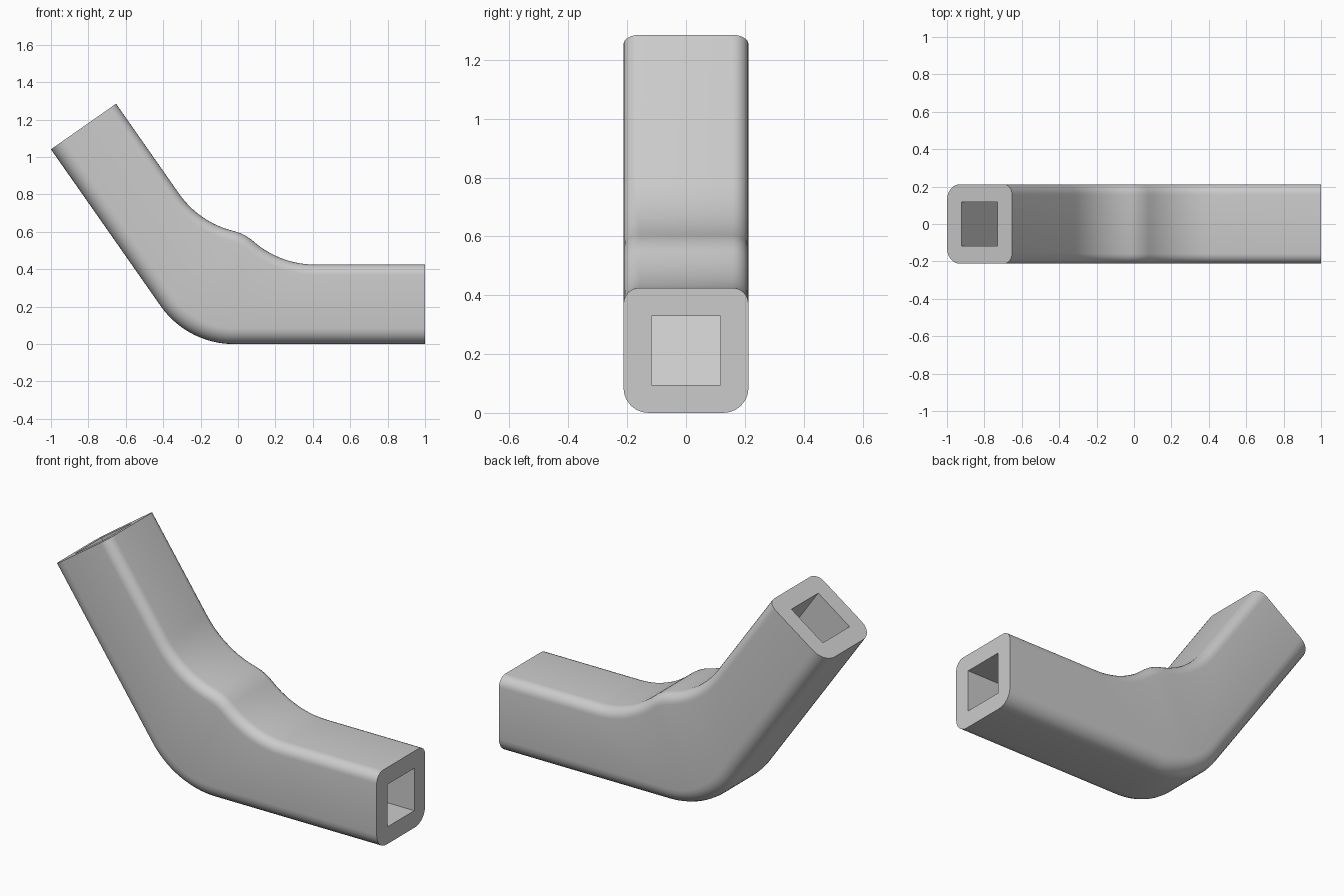
import bpy, bmesh
from math import sin, cos, tan, radians, pi
from mathutils import Vector

cube = bpy.data.objects.get("Cube")
if cube:
    bpy.data.objects.remove(cube)

SIZE = 0.425                 # outer width and height of the tube
HALF = SIZE / 2
BORE = 0.1175                # half width of the square bore
R_TOP, R_BOTTOM = 0.055, 0.085
BEND = radians(55)
CORNER = Vector((-0.271, 0))               # where the two undersides would meet
MITRE_ANGLE = (pi - BEND) / 2
MITRE = Vector((cos(MITRE_ANGLE), sin(MITRE_ANGLE)))
STEPS, CONVEX_STEPS, FILLET = 14, 4, 6


def mirrored(v):
    return 2 * v.dot(MITRE) * MITRE - v


def lower_half():
    """Point and outward normal pairs along the underside, end to mitre."""
    radius = 0.48
    start = CORNER.x + radius * tan(BEND / 2)
    out = [(Vector((1, 0)), Vector((0, -1)))]
    for i in range(STEPS + 1):
        a = BEND / 2 * i / STEPS
        out.append((Vector((start - radius * sin(a), radius * (1 - cos(a)))),
                    Vector((-sin(a), -cos(a)))))
    return out


def upper_half():
    """Concave sweep, then a small convex crown that ends on the mitre."""
    r1, r2, steep, end = 0.5, 0.25, radians(41.3), BEND / 2
    n = STEPS - CONVEX_STEPS
    rel = []
    for i in range(n + 1):
        a = steep * i / n
        rel.append((Vector((-r1 * sin(a), r1 * (1 - cos(a)))), a))
    base = rel[-1][0]
    for i in range(1, CONVEX_STEPS + 1):
        a = steep + (end - steep) * i / CONVEX_STEPS
        rel.append((base + r2 * Vector((sin(a) - sin(steep), cos(a) - cos(steep))), a))
    top = rel[-1][0]
    start = CORNER.x + (SIZE + top.y) / tan(MITRE_ANGLE) - top.x
    out = [(Vector((1, SIZE)), Vector((0, 1)))]
    for p, a in rel:
        out.append((p + Vector((start, SIZE)), Vector((sin(a), cos(a)))))
    return out


def full(half):
    other = [(CORNER + mirrored(p - CORNER), mirrored(n)) for p, n in half[:-1]]
    return half + other[::-1]


def outer_ring(bm, top, bottom):
    """Rounded section as four corner arcs in order around the tube."""
    verts = []
    for (p, n), r, side, up in ((top, R_TOP, 1, True), (top, R_TOP, -1, False),
                                (bottom, R_BOTTOM, -1, True), (bottom, R_BOTTOM, 1, False)):
        for i in range(FILLET + 1):
            a = pi / 2 * i / FILLET
            if not up:
                a = pi / 2 - a
            q = p - n * r * (1 - sin(a))
            verts.append(bm.verts.new((q.x, side * (HALF - r + r * cos(a)), q.y)))
    return verts


def bore_ring(bm, foot, up):
    verts = []
    for side, h in ((1, 1), (-1, 1), (-1, -1), (1, -1)):
        q = foot + up * (HALF + h * BORE)
        verts.append(bm.verts.new((q.x, side * BORE, q.y)))
    return verts


def bridge(bm, a, b):
    for i in range(len(a)):
        j = (i + 1) % len(a)
        bm.faces.new((a[i], a[j], b[j], b[i]))


bm = bmesh.new()

# Outer skin
outer = [outer_ring(bm, t, b) for t, b in zip(full(upper_half()), full(lower_half()))]
for a, b in zip(outer, outer[1:]):
    bridge(bm, a, b)

# Square bore, mitred at the bend
straight_up = Vector((0, 1))
far_end = CORNER + mirrored(Vector((1, 0)) - CORNER)
inner = [bore_ring(bm, Vector((1, 0)), straight_up),
         bore_ring(bm, CORNER, MITRE / sin(MITRE_ANGLE)),
         bore_ring(bm, far_end, mirrored(straight_up))]
for a, b in zip(inner, inner[1:]):
    bridge(bm, a, b)

# Flat end faces around the bore
count = FILLET + 1
for ring, hole in ((outer[0], inner[0]), (outer[-1], inner[-1])):
    for c in range(4):
        arc = ring[c * count:(c + 1) * count]
        bm.faces.new([hole[c]] + arc)
        nxt = (c + 1) % 4
        bm.faces.new((arc[-1], ring[nxt * count], hole[nxt], hole[c]))

bmesh.ops.recalc_face_normals(bm, faces=bm.faces)
mesh = bpy.data.meshes.new("bent_tube")
bm.to_mesh(mesh)
bm.free()

# Plain grey finish
grey = bpy.data.materials.new("light_grey")
grey.use_nodes = True
colour = (0.6, 0.6, 0.6, 1)
grey.diffuse_color = colour
for node in grey.node_tree.nodes:
    if node.type == "BSDF_PRINCIPLED":
        node.inputs["Base Color"].default_value = colour
mesh.materials.append(grey)

tube = bpy.data.objects.new("bent_tube", mesh)
bpy.context.collection.objects.link(tube)
bpy.ops.object.select_all(action="DESELECT")
tube.select_set(True)
bpy.context.view_layer.objects.active = tube
bpy.ops.object.shade_smooth_by_angle(angle=radians(35))
